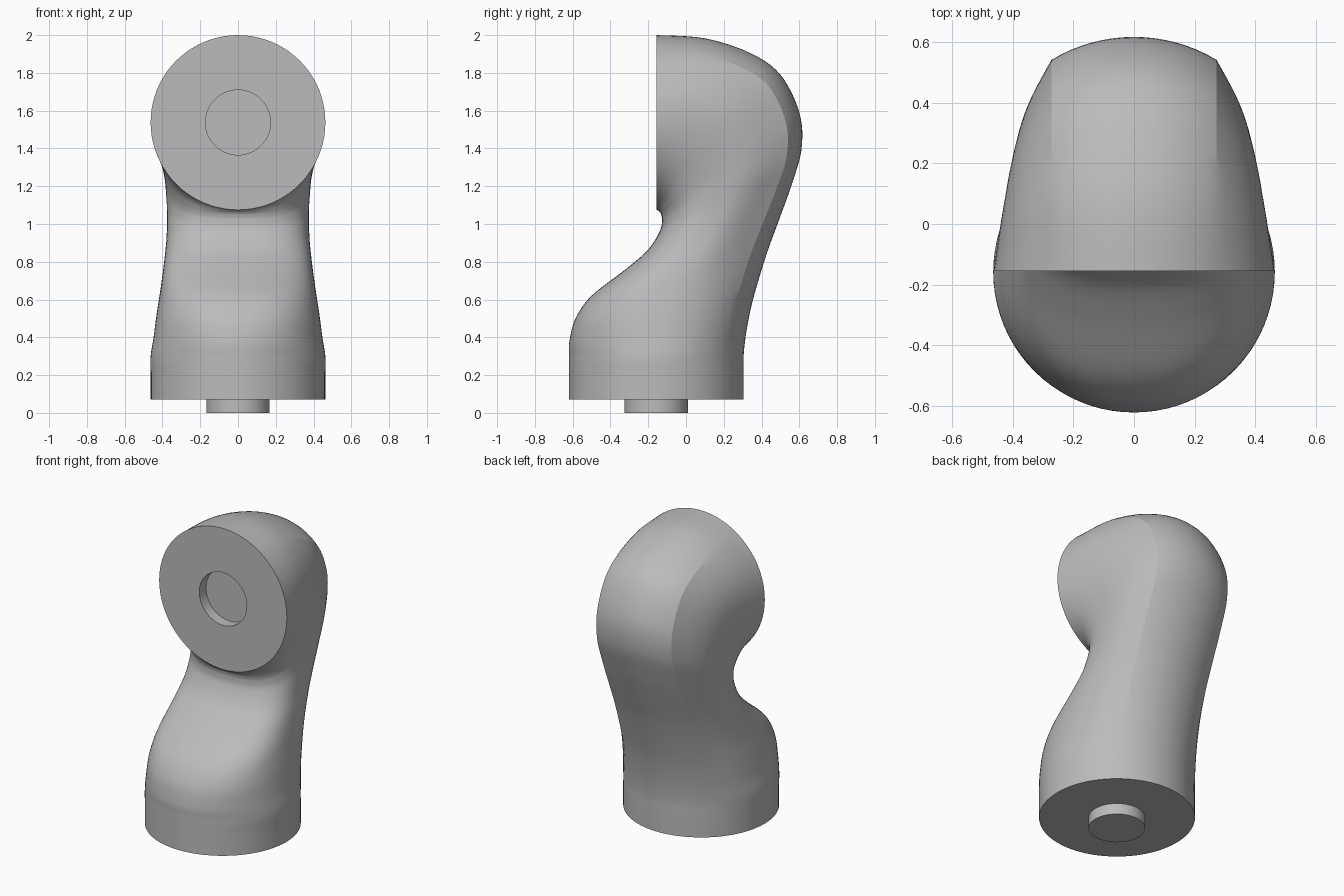
import bpy, bmesh, math
from mathutils import Vector

if "Cube" in bpy.data.objects:
    bpy.data.objects.remove(bpy.data.objects["Cube"])

R = 0.4625        # radius of both joint faces
CREASE = 0.272    # half width of the back strip
STRIP, SIDE, FRONT = 8, 12, 20
STEPS = 6

grey = bpy.data.materials.new("light grey")
grey.use_nodes = True
colour = (0.5, 0.5, 0.5, 1)
grey.diffuse_color = colour
grey.node_tree.nodes["Principled BSDF"].inputs["Base Color"].default_value = colour

# Sections: front y, z, back y, z, half width, squareness
KEYS = [
    (-.62, .072, .305, .072, .4625, 0),
    (-.62, .2, .305, .2, .4625, 0),
    (-.62, .3, .305, .3, .4625, 0),
    (-.617, .38, .318, .42, .447, .1),
    (-.585, .5, .345, .56, .43, .3),
    (-.5, .62, .383, .7, .41, .55),
    (-.32, .76, .435, .865, .39, .8),
    (-.2, .865, .49, 1.015, .378, .95),
    (-.138, .965, .56, 1.21, .376, 1),
    (-.127, 1.02, .612, 1.4, .382, 1),
    (-.13, 1.047, .6, 1.59, .39, 1),
    (-.136, 1.06, .5, 1.79, .405, .85),
    (-.143, 1.067, .34, 1.905, .422, .55),
    (-.149, 1.072, .1, 1.983, .443, .25),
    (-.155, 1.075, -.155, 2, .4625, 0),
]


def spline(keys, steps):
    """Smooth run of in-between sections."""
    rows = []
    last = len(keys) - 1
    for i in range(last):
        a, b, c, d = (keys[min(max(i + k, 0), last)] for k in (-1, 0, 1, 2))
        for j in range(steps):
            t = j / steps
            rows.append([q + t / 2 * (r - p + t * (2 * p - 5 * q + 4 * r - s
                         + t * (3 * (q - r) + s - p)))
                         for p, q, r, s in zip(a, b, c, d)])
    rows.append(list(keys[-1]))
    return rows


def half_section(h, w, s):
    """Points (x, depth) from the back centre round to the front centre."""
    s = max(s, 0)
    edge = math.asin(CREASE / R)
    pts = []
    for i in range(STRIP):
        a = edge * i / STRIP
        pts.append(Vector((R * math.sin(a), h - R + R * math.cos(a))))
    p0 = Vector((CREASE, h - R + R * math.cos(edge)))
    mid = -0.1 * h * s
    drop = p0.y - mid
    a = edge + math.radians(28) * s
    p1 = p0 + Vector((math.cos(a), -math.sin(a))) * drop * 0.4
    p1.x = min(p1.x, w)
    p2, p3 = Vector((w, mid + 0.4 * drop)), Vector((w, mid))
    for i in range(SIDE):
        t = i / SIDE
        u = 1 - t
        pts.append(p0 * u**3 + p1 * 3 * u * u * t + p2 * 3 * u * t * t + p3 * t**3)
    power = 2 / (2 + 0.8 * s)
    for i in range(FRONT + 1):
        a = math.pi / 2 * i / FRONT
        pts.append(Vector((w * max(math.cos(a), 0) ** power,
                           mid - (h + mid) * math.sin(a) ** power)))
    return pts


def section(fy, fz, by, bz, w, s):
    front, back = Vector((0, fy, fz)), Vector((0, by, bz))
    centre, axis = (front + back) / 2, (back - front).normalized()
    half = half_section((back - front).length / 2, w, s)
    ring = half + [Vector((-p.x, p.y)) for p in reversed(half[1:-1])]
    return [centre + axis * p.y + Vector((p.x, 0, 0)) for p in ring]


def finish(bm, name):
    bmesh.ops.recalc_face_normals(bm, faces=bm.faces)
    mesh = bpy.data.meshes.new(name)
    bm.to_mesh(mesh)
    bm.free()
    mesh.materials.append(grey)
    obj = bpy.data.objects.new(name, mesh)
    bpy.context.collection.objects.link(obj)
    bpy.ops.object.select_all(action='DESELECT')
    obj.select_set(True)
    bpy.context.view_layer.objects.active = obj
    bpy.ops.object.shade_smooth_by_angle(angle=math.radians(30))
    return obj


# Curved arm, lofted from the round foot to the round upper joint
rows = spline(KEYS, STEPS)
rings = [section(*row) for row in rows]
# Socket recessed in the upper joint face
hub = Vector((0, -.155, 1.5375))
for depth in (0, .07):
    rings.append([hub + (p - hub) * (.172 / R) + Vector((0, depth, 0))
                  for p in rings[len(rows) - 1]])

bm = bmesh.new()
loops = [[bm.verts.new(p) for p in ring] for ring in rings]
count = len(loops[0])
for lower, upper in zip(loops, loops[1:]):
    for i in range(count):
        j = (i + 1) % count
        bm.faces.new((lower[i], lower[j], upper[j], upper[i]))
bm.faces.new(loops[0])
bm.faces.new(loops[-1])
# Sharp ridges along both sides of the back
for k in range(len(rows) - 1):
    if rows[k][5] > 0.4:
        for i in (STRIP, count - STRIP):
            bm.edges.get((loops[k][i], loops[k + 1][i])).smooth = False
finish(bm, "curved_arm")

# Locating peg under the foot
bm = bmesh.new()
bmesh.ops.create_cone(bm, cap_ends=True, segments=64, radius1=.168, radius2=.168, depth=.08)
bmesh.ops.translate(bm, verts=bm.verts, vec=(0, -.158, .04))
finish(bm, "foot_peg")
